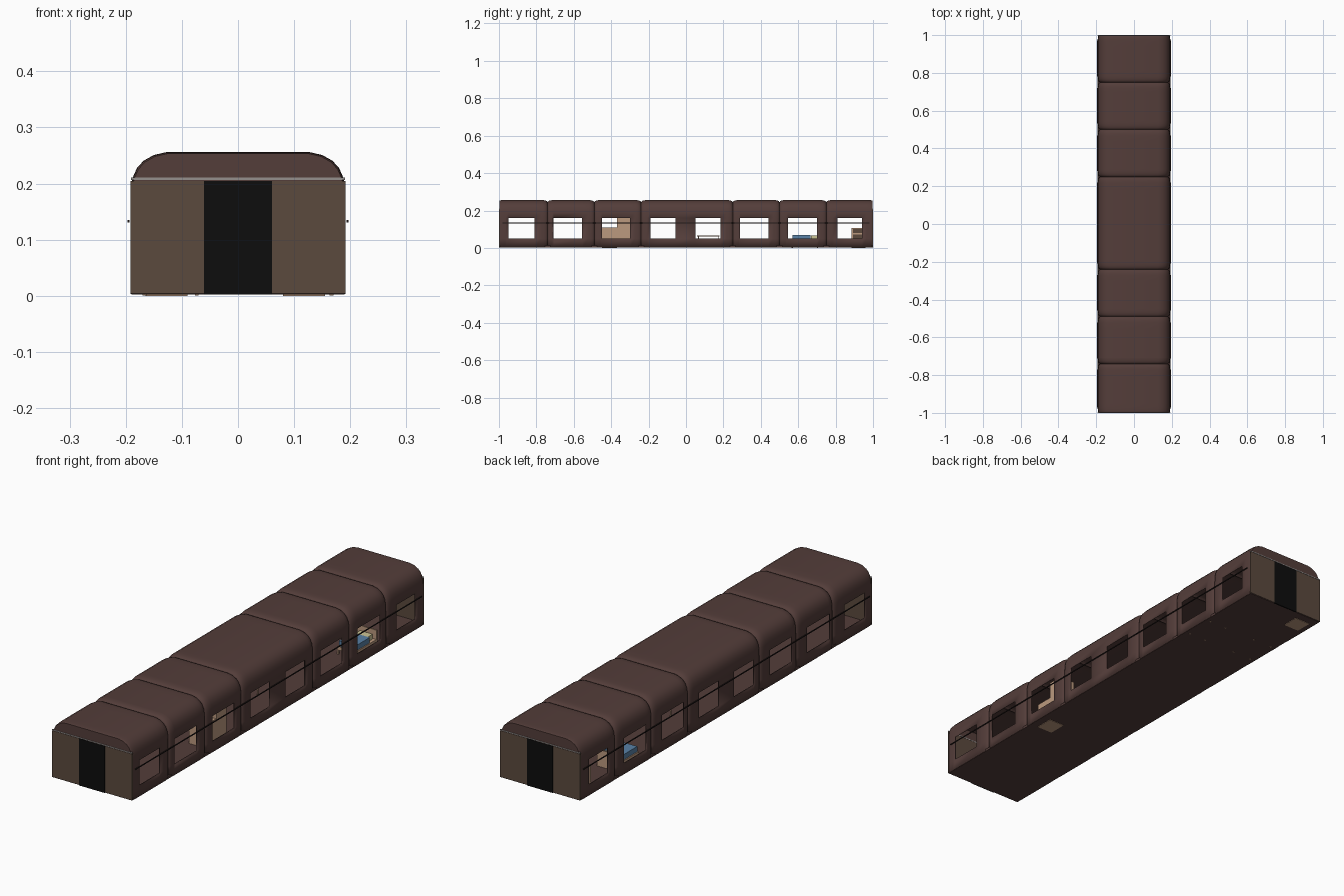
import bpy, bmesh, math

if "Cube" in bpy.data.objects:
    bpy.data.objects.remove(bpy.data.objects["Cube"])


def material(name, rgb):
    m = bpy.data.materials.new(name)
    m.diffuse_color = (*rgb, 1)
    m.use_nodes = True
    m.node_tree.nodes["Principled BSDF"].inputs["Base Color"].default_value = m.diffuse_color
    return m


BROWN = material("shell_brown", (0.088, 0.047, 0.042))
TAUPE = material("end_wall_taupe", (0.105, 0.068, 0.048))
BLACK = material("door_black", (0.004, 0.004, 0.004))
DARK = material("rail_dark", (0.015, 0.010, 0.009))
GREY = material("trim_grey", (0.30, 0.28, 0.27))
TAN = material("wood_tan", (0.50, 0.32, 0.21))
BLUE = material("blanket_blue", (0.10, 0.22, 0.38))
CREAM = material("pillow_cream", (0.60, 0.55, 0.30))


def add_mesh(name, bm, mat):
    me = bpy.data.meshes.new(name)
    bm.to_mesh(me)
    bm.free()
    ob = bpy.data.objects.new(name, me)
    bpy.context.collection.objects.link(ob)
    me.materials.append(mat)
    return ob


def box(name, x, y, z, mat):
    """Box from (min, max) pairs."""
    bm = bmesh.new()
    bmesh.ops.create_cube(bm, size=1)
    for v in bm.verts:
        v.co = [(a + b) / 2 + c * (b - a) for (a, b), c in zip((x, y, z), v.co)]
    return add_mesh(name, bm, mat)


# Cross-section of the shell, right half mirrored to the left
half = [(.192, .003), (.192, .05), (.192, .16), (.191, .19), (.188, .210), (.180, .228),
        (.168, .241), (.150, .251), (.128, .256)]
profile = half + [(-x, z) for x, z in reversed(half)]

# Section joints and window openings along the length
joints = [-.998, -.74, -.49, -.24, .25, .50, .75, .998]
windows = [(-.95, -.81), (-.71, -.555), (-.45, -.30), (-.19, -.055),
           (.05, .185), (.29, .44), (.545, .70), (.81, .94)]
columns = {}
for k, y in enumerate(joints):
    end = k in (0, len(joints) - 1)
    for off, inset in ((0, .011), (.004, .006), (.010, .003), (.020, .001), (.032, 0)):
        for s in (-1, 1):
            if abs(y + s * off) <= .998:
                columns[round(y + s * off, 4)] = inset * (.25 if end else 1)
for w in windows:
    for y in w:
        columns.setdefault(y, 0)
ys = sorted(columns)

# Shell: pinched at every joint, faces left out at the windows
bm = bmesh.new()
grid = []
for y in ys:
    d = columns[y]
    grid.append([bm.verts.new((x * (1 - d / .192), y, z - d * max(0, z - .05) / .206))
                 for x, z in profile])
last = len(profile) - 2
for j in range(len(ys) - 1):
    mid = (ys[j] + ys[j + 1]) / 2
    glazed = any(a < mid < b for a, b in windows)
    for i in range(last + 1):
        if glazed and i in (1, last - 1):
            continue
        bm.faces.new((grid[j][i], grid[j + 1][i], grid[j + 1][i + 1], grid[j][i + 1]))
bm.faces.new(grid[0])
bm.faces.new(list(reversed(grid[-1])))
shell = add_mesh("shell", bm, BROWN)
bpy.context.view_layer.objects.active = shell
shell.select_set(True)
solid = shell.modifiers.new("thickness", "SOLIDIFY")
solid.thickness = .004
solid.offset = -1
bpy.ops.object.shade_smooth_by_angle(angle=math.radians(50))

# Floor
box("floor", (-.19, .19), (-.996, .996), (.002, .012), BROWN)

# End walls with double doors and a grey trim strip
for side, s in (("front", -1), ("back", 1)):
    def span(a, b):
        return tuple(sorted((s * a, s * b)))
    box(side + "_wall", (-.192, .192), span(.994, .9992), (.004, .205), TAUPE)
    box(side + "_trim", (-.191, .191), span(.994, .9994), (.2065, .2105), GREY)
    for name, x in (("left", (-.061, 0)), ("right", (0, .061))):
        box(f"{side}_door_{name}", x, span(.994, 1.0), (.002, .205), BLACK)

# Side rails
for side, s in (("left", -1), ("right", 1)):
    box(side + "_rail", tuple(sorted((s * .193, s * .1965))), (-.98, .98), (.131, .135), DARK)

# Storage furniture
box("cupboard", (.08, .155), (-.45, -.37), (0, .108), TAN)
box("wardrobe", (.08, .155), (-.368, -.30), (.012, .18), TAN)
box("cabinet", (-.165, -.09), (.885, .96), (0, .106), TAN)
for k in range(3):
    z = .02 + k * .03
    box(f"cabinet_drawer_{k}", (-.09, -.087), (.892, .953), (z, z + .022), TAUPE)

# Table
box("table_top", (-.06, .06), (.06, .18), (.06, .067), TAN)
for x in (-.05, .045):
    for y in (.065, .17):
        box("table_leg", (x, x + .005), (y, y + .005), (.01, .06), TAN)

# Beds
for side, x0, x1 in (("left", -.17, -.07), ("right", .08, .17)):
    box(side + "_bed_base", (x0, x1), (.565, .71), (.03, .045), TAN)
    box(side + "_bed_blanket", (x0 + .004, x1 - .004), (.57, .665), (.045, .068), BLUE)
    box(side + "_bed_pillow", (x0 + .015, x1 - .015), (.668, .70), (.045, .066), CREAM)
    box(side + "_bed_headboard", (x0, x1), (.705, .711), (.012, .085), TAN)
    for x in (x0, x1 - .007):
        for y in (.565, .70):
            box(side + "_bed_leg", (x, x + .007), (y, y + .007), (.001, .03), TAN)
